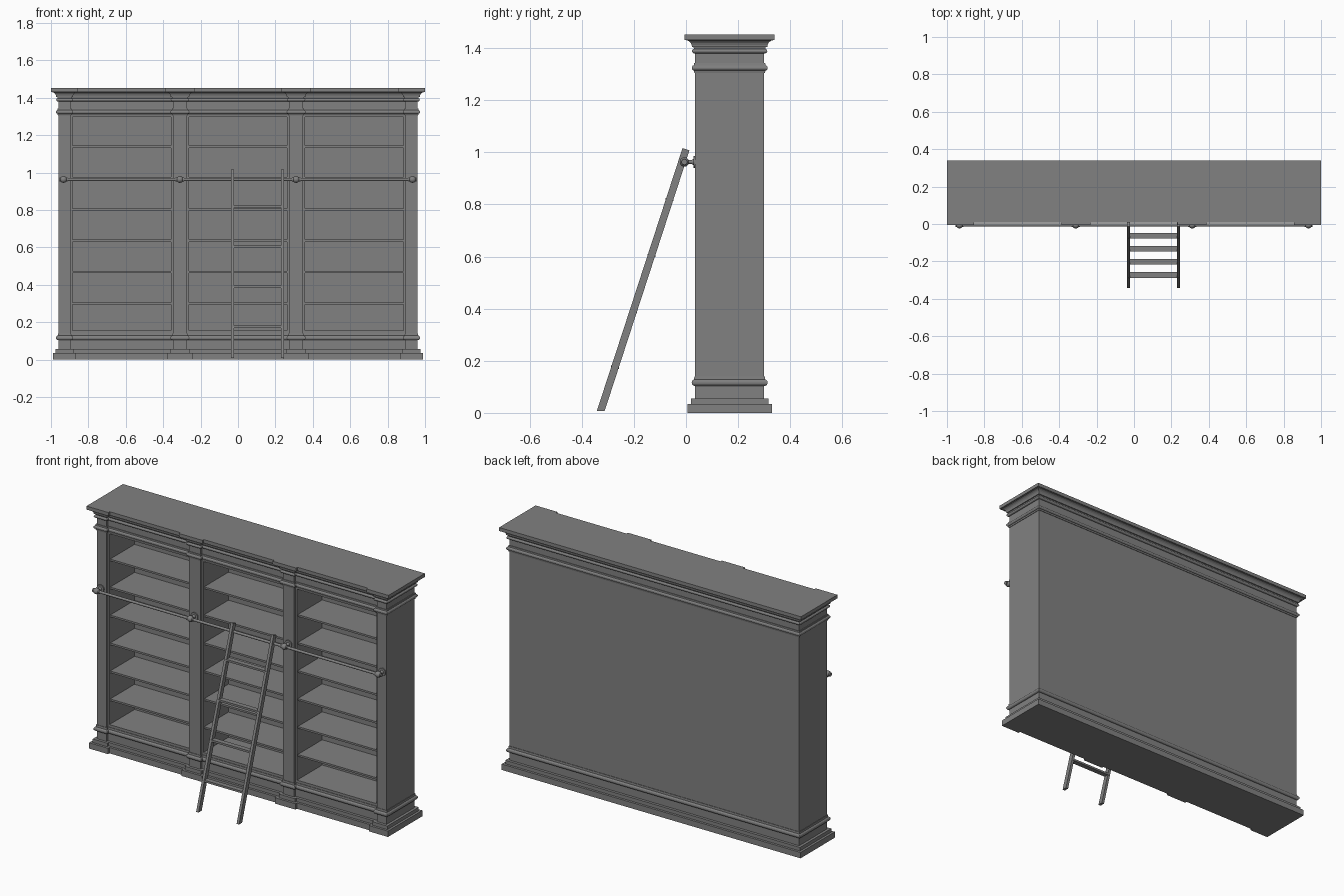
import bpy, bmesh, math
from mathutils import Vector

cube = bpy.data.objects.get("Cube")
if cube:
    bpy.data.objects.remove(cube, do_unlink=True)

grey = bpy.data.materials.new("neutral_grey")
grey.use_nodes = True
COL = (0.22, 0.22, 0.22, 1)
grey.diffuse_color = COL
grey.node_tree.nodes["Principled BSDF"].inputs["Base Color"].default_value = COL

# Main dimensions
HALF_W, FRONT, BACK = 0.96, 0.035, 0.30
RECESS = 0.013
BAYS = [(-0.895, -0.348), (-0.273, 0.273), (0.348, 0.895)]
PILASTERS = [(-HALF_W, -0.895), (-0.348, -0.273), (0.273, 0.348), (0.895, HALF_W)]
Z_LOW, Z_HIGH = 0.155, 1.305
RAIL_Y, RAIL_Z = -0.006, 0.963


def finish(name, bm):
    bmesh.ops.recalc_face_normals(bm, faces=bm.faces)
    mesh = bpy.data.meshes.new(name)
    bm.to_mesh(mesh)
    bm.free()
    mesh.materials.append(grey)
    obj = bpy.data.objects.new(name, mesh)
    bpy.context.collection.objects.link(obj)
    return obj


def box(name, x, y, z):
    bm = bmesh.new()
    bmesh.ops.create_cube(bm, size=1)
    for v in bm.verts:
        v.co = [r[0] if c < 0 else r[1] for r, c in zip((x, y, z), v.co)]
    return finish(name, bm)


def smooth(obj):
    bpy.ops.object.select_all(action='DESELECT')
    obj.select_set(True)
    bpy.context.view_layer.objects.active = obj
    bpy.ops.object.shade_smooth_by_angle(angle=math.radians(35))


def lathe(name, profile, origin, axis, steps=20):
    """Turn (distance along axis, radius) pairs into a solid of revolution."""
    bm = bmesh.new()
    turn = Vector((0, 0, 1)).rotation_difference(Vector(axis))
    rings = []
    for d, r in profile:
        rings.append([bm.verts.new(Vector(origin) + turn @ Vector(
            (r * math.cos(a), r * math.sin(a), d)))
            for a in (math.tau * i / steps for i in range(steps))])
    for a, b in zip(rings, rings[1:]):
        for i in range(steps):
            j = (i + 1) % steps
            bm.faces.new((a[i], a[j], b[j], b[i]))
    bm.faces.new(rings[0])
    bm.faces.new(rings[-1])
    smooth(finish(name, bm))


def plan(e):
    """Cabinet outline grown by e, stepping back across each bay."""
    f = FRONT - e
    pts = [(-HALF_W - e, f)]
    for a, b in BAYS:
        pts += [(a + e, f), (a + e, f + RECESS), (b - e, f + RECESS), (b - e, f)]
    return pts + [(HALF_W + e, f), (HALF_W + e, BACK + e), (-HALF_W - e, BACK + e)]


def moulding(name, profile):
    """Stack the outline along a (height, projection) profile."""
    bm = bmesh.new()
    rings = [[bm.verts.new((x, y, z)) for x, y in plan(e)] for z, e in profile]
    n = len(rings[0])
    for a, b in zip(rings, rings[1:]):
        for i in range(n):
            j = (i + 1) % n
            bm.faces.new((a[i], a[j], b[j], b[i]))
    bm.faces.new(rings[0])
    bm.faces.new(rings[-1])
    return finish(name, bm)


def bead(z0, z1, base, out, steps=6):
    """Half-round part of a moulding profile."""
    return [(z0 + (z1 - z0) * (1 - math.cos(t)) / 2, base + out * math.sin(t))
            for t in (math.pi * i / steps for i in range(steps + 1))]


# Plinth and crown
moulding("plinth", [(0, .03), (.035, .03), (.035, .016), (.056, .016), (.056, 0), (.104, 0)]
         + bead(.104, .128, .004, .009) + [(.14, .003), (.14, 0), (Z_LOW, 0)])
cove = [(1.404 + .026 * math.sin(t), .034 - .022 * math.cos(t))
        for t in (math.pi / 2 * i / 5 for i in range(6))]
moulding("crown", [(Z_HIGH, 0), (Z_HIGH, .003), (1.314, .005)]
         + bead(1.314, 1.334, .005, .008) + [(1.342, .004), (1.342, 0), (1.38, 0)]
         + bead(1.38, 1.397, .004, .008) + [(1.404, .006)] + cove
         + [(1.432, .034), (1.432, .04), (1.453, .04)])

# Pilasters, partitions and back
for i, (a, b) in enumerate(PILASTERS):
    box(f"pilaster_{i + 1}", (a, b), (FRONT, BACK), (Z_LOW, Z_HIGH))
box("back_panel", (-HALF_W, HALF_W), (0.285, BACK), (Z_LOW, Z_HIGH))

# Bay stiles and shelves
for i, (a, b) in enumerate(BAYS):
    for side, x in (("right", (a, a + 0.01)), ("left", (b - 0.01, b))):
        box(f"bay_{i + 1}_{side}_stile", x, (FRONT + RECESS, BACK), (Z_LOW, Z_HIGH))
    for k in range(6):
        z = 0.295 + 0.1675 * k
        box(f"bay_{i + 1}_shelf_{k + 1}", (a + 0.01, b - 0.01), (0.055, 0.29),
            (z, z + 0.011))
    box(f"bay_{i + 1}_top_rail", (a, b), (FRONT + RECESS, BACK), (1.298, Z_HIGH))

# Ladder rail with wall brackets
lathe("ladder_rail", [(-0.955, .008), (0.955, .008)], (0, RAIL_Y, RAIL_Z), (1, 0, 0))
ball = [(d - 0.008, r) for d, r in bead(-0.01, 0.026, 0.002, 0.016, 10)]
for i, x in enumerate((-0.933, -0.311, 0.311, 0.933)):
    at = (x, RAIL_Y, RAIL_Z)
    lathe(f"rail_ball_{i + 1}", ball, at, (1, 0, 0))
    for s in (-1, 1):
        lathe(f"rail_collar_{i + 1}_{'left' if s > 0 else 'right'}",
              [(0.014, .011), (0.022, .011)], at, (s, 0, 0))
    lathe(f"rail_bracket_{i + 1}",
          [(0, .007), (0.026, .007), (0.034, .011), (0.034, .023), (0.041, .023)],
          at, (0, 1, 0))

# Leaning ladder
FOOT, HEAD = Vector((0, -0.327, 0.008)), Vector((0, 0.0, 1.012))
lean = (HEAD - FOOT).normalized()
across = Vector((0, lean.z, -lean.y)) * 0.014
for side, x in (("right", -0.03), ("left", 0.238)):
    bm = bmesh.new()
    loops = []
    for p, tilt in ((FOOT, Vector((0, 0.015, 0))), (HEAD, across)):
        loops.append([bm.verts.new(p + s * tilt + Vector((x + w, 0, 0)))
                      for s, w in ((-1, -.008), (1, -.008), (1, .008), (-1, .008))])
    for i in range(4):
        j = (i + 1) % 4
        bm.faces.new((loops[0][i], loops[0][j], loops[1][j], loops[1][i]))
    bm.faces.new(loops[0])
    bm.faces.new(loops[1])
    finish(f"ladder_{side}_side", bm)
for k in range(4):
    z = 0.175 + 0.2145 * k
    y = FOOT.y + (z - FOOT.z) * lean.y / lean.z
    box(f"ladder_rung_{k + 1}", (-0.03, 0.238), (y - 0.015, y + 0.015), (z - .006, z + .006))
